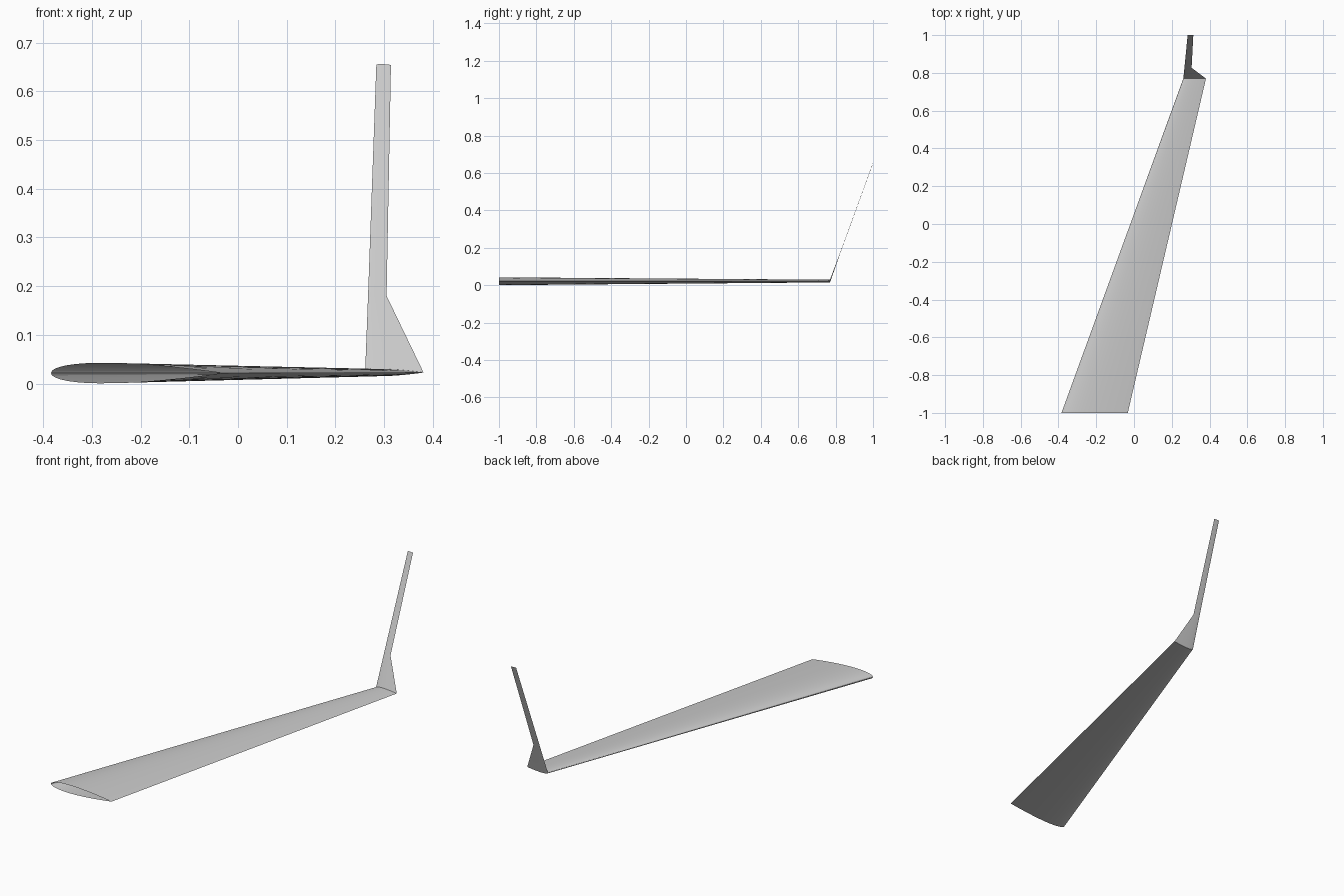
import bpy
import math

if "Cube" in bpy.data.objects:
    bpy.data.objects.remove(bpy.data.objects["Cube"])

N = 20  # airfoil points per side

grey = bpy.data.materials.new("light_grey")
grey.diffuse_color = (0.6, 0.6, 0.6, 1)
grey.use_nodes = True
grey.node_tree.nodes["Principled BSDF"].inputs["Base Color"].default_value = grey.diffuse_color


def airfoil(x_front, x_back, y, z):
    """Closed symmetric 12% thick section, trailing edge -> top -> nose -> bottom."""
    chord = x_back - x_front
    pts = []
    for i in range(2 * N):
        a = math.pi * i / N
        t = (1 + math.cos(a)) / 2
        h = 0.6 * (0.2969 * math.sqrt(t) - 0.126 * t - 0.3516 * t**2
                   + 0.2843 * t**3 - 0.1036 * t**4)
        side = 1 if i <= N else -1
        pts.append((x_front + chord * t, y, z + side * h * chord))
    return pts


def loft(name, sections):
    """Open-ended skin through the sections (x_front, x_back, y, z)."""
    verts = [p for s in sections for p in airfoil(*s)]
    n = 2 * N
    faces = []
    for k in range(len(sections) - 1):
        a, b = k * n, (k + 1) * n
        for i in range(n):
            j = (i + 1) % n
            faces.append((a + i, b + i, b + j, a + j))
    mesh = bpy.data.meshes.new(name)
    mesh.from_pydata(verts, [], faces)
    mesh.materials.append(grey)
    obj = bpy.data.objects.new(name, mesh)
    bpy.context.collection.objects.link(obj)
    bpy.ops.object.select_all(action='DESELECT')
    obj.select_set(True)
    bpy.context.view_layer.objects.active = obj
    bpy.ops.object.shade_smooth_by_angle(angle=math.radians(30))


# Swept, tapered main wing, open at the root
loft("main_wing", [(-0.384, -0.033, -1.0, 0.0215),
                   (0.261, 0.381, 0.77, 0.0225)])

# Upturned winglet with a sharply tapered lower part
loft("winglet", [(0.261, 0.381, 0.77, 0.0225),
                 (0.267, 0.305, 0.827, 0.18),
                 (0.284, 0.314, 1.0, 0.654)])
